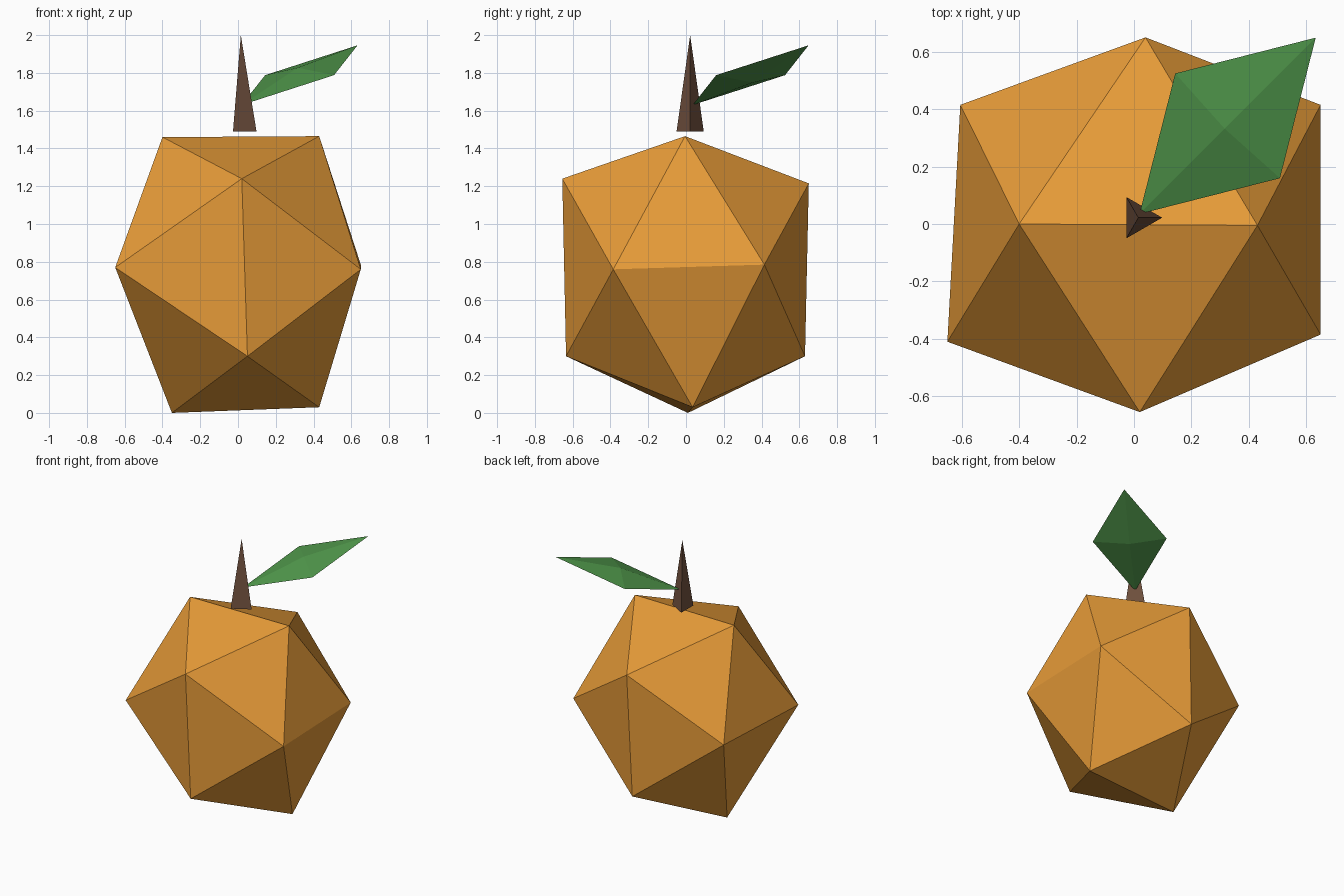
import bpy, bmesh
from math import radians
from mathutils import Matrix, Vector

if "Cube" in bpy.data.objects:
    bpy.data.objects.remove(bpy.data.objects["Cube"])


def finish(name, bm, color):
    """Turn a bmesh into a flat-shaded, coloured object."""
    bmesh.ops.recalc_face_normals(bm, faces=bm.faces)
    mesh = bpy.data.meshes.new(name)
    bm.to_mesh(mesh)
    bm.free()
    mat = bpy.data.materials.new(name + "_color")
    mat.diffuse_color = (*color, 1)
    mat.use_nodes = True
    mat.node_tree.nodes["Principled BSDF"].inputs["Base Color"].default_value = mat.diffuse_color
    mesh.materials.append(mat)
    obj = bpy.data.objects.new(name, mesh)
    bpy.context.collection.objects.link(obj)
    return obj


def hull(name, points, color):
    """Convex faceted solid around a few corner points."""
    bm = bmesh.new()
    for p in points:
        bm.verts.new(p)
    bmesh.ops.convex_hull(bm, input=bm.verts)
    return finish(name, bm, color)


# Fruit: a slightly irregular icosahedron (three crossing rectangles of corners)
fruit_corners = [
    (-0.40, 0.00, 1.46), (0.43, -0.005, 1.465),      # top edge
    (-0.35, 0.01, 0.00), (0.43, 0.035, 0.03),        # bottom edge
    (0.02, -0.655, 1.24), (0.05, -0.635, 0.30),      # front edge
    (0.04, 0.65, 1.215), (0.007, 0.63, 0.30),        # back edge
    (-0.65, -0.41, 0.77), (-0.605, 0.415, 0.77),     # left edge
    (0.65, -0.385, 0.76), (0.65, 0.415, 0.785),      # right edge
]
hull("fruit", fruit_corners, (0.80, 0.33, 0.04))

# Stem: three-sided spike just above the fruit
bm = bmesh.new()
bmesh.ops.create_cone(
    bm, cap_ends=True, segments=3, radius1=0.083, radius2=0, depth=0.51,
    matrix=Matrix.Translation((0.015, 0.022, 1.745)) @ Matrix.Rotation(radians(-90), 4, 'Z'))
bmesh.ops.remove_doubles(bm, verts=bm.verts, dist=0.0001)
finish("stem", bm, (0.17, 0.085, 0.05))

# Leaf: flattened octahedron, pitched up and turned to the back right
place = (Matrix.Translation((0.326, 0.342, 1.788))
         @ Matrix.Rotation(radians(45), 4, 'Z')
         @ Matrix.Rotation(radians(-20), 4, 'Y')
         @ Matrix.Diagonal((0.462, 0.258, 0.042, 1)))
leaf_corners = [place @ (Vector(axis) * sign)
                for axis in ((1, 0, 0), (0, 1, 0), (0, 0, 1)) for sign in (1, -1)]
hull("leaf", leaf_corners, (0.08, 0.31, 0.07))
